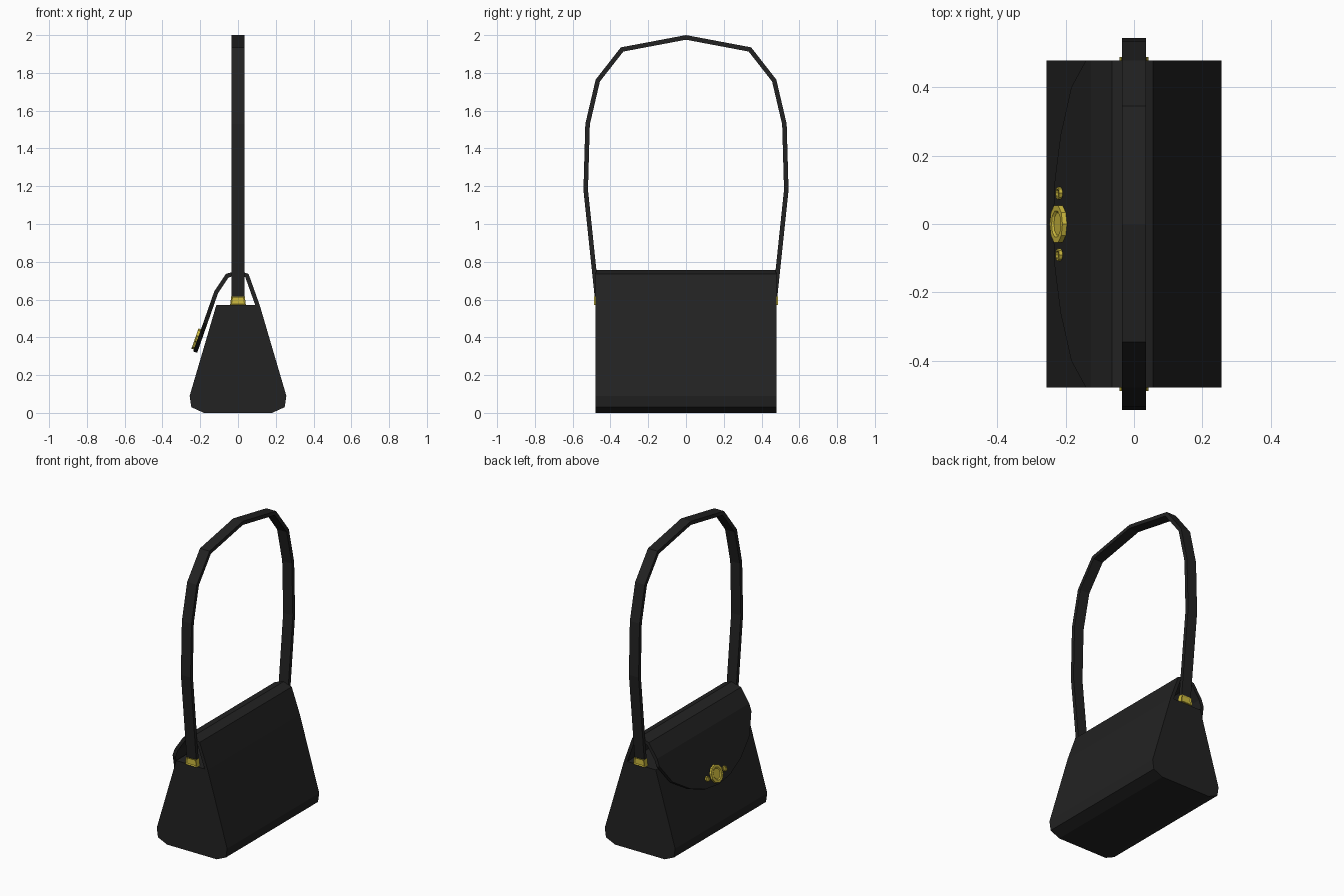
import bpy, bmesh
from mathutils import Vector

if "Cube" in bpy.data.objects:
    bpy.data.objects.remove(bpy.data.objects["Cube"])


def material(name, rgb):
    m = bpy.data.materials.new(name)
    m.diffuse_color = (*rgb, 1)
    m.use_nodes = True
    m.node_tree.nodes["Principled BSDF"].inputs["Base Color"].default_value = m.diffuse_color
    return m


BLACK = material("black_leather", (0.016, 0.016, 0.016))
GOLD = material("gold_metal", (0.62, 0.5, 0.05))
HALF = 0.478  # half length of the bag along y


def make(name, verts, faces, mat, thickness=0):
    me = bpy.data.meshes.new(name)
    me.from_pydata(verts, [], faces)
    me.materials.append(mat)
    ob = bpy.data.objects.new(name, me)
    bpy.context.collection.objects.link(ob)
    if thickness:
        s = ob.modifiers.new("thickness", 'SOLIDIFY')
        s.thickness, s.offset, s.use_even_offset = thickness, -1, True
    return ob


def fix_normals(ob):
    bm = bmesh.new()
    bm.from_mesh(ob.data)
    bmesh.ops.recalc_face_normals(bm, faces=bm.faces)
    bm.to_mesh(ob.data)
    bm.free()


def strip_faces(n):
    return [(2 * i, 2 * i + 1, 2 * i + 3, 2 * i + 2) for i in range(n - 1)]


# body: tapered profile extruded along y
half = [(0.18, 0), (0.247, 0.03), (0.256, 0.09), (0.115, 0.57)]
prof = half + [(-x, z) for x, z in reversed(half)]
n = len(prof)
verts = [(x, y, z) for y in (-HALF, HALF) for x, z in prof]
faces = [tuple(range(n)), tuple(range(n, 2 * n))]
faces += [(i, (i + 1) % n, n + (i + 1) % n, n + i) for i in range(n)]
fix_normals(make("body", verts, faces, BLACK))

# flap: sheet from the back edge over the top, with a rounded front panel
bend, tip = Vector((-0.125, 0, 0.645)), Vector((-0.237, 0, 0.325))
path = [(0.115, 0.57), (0.056, 0.735), (0, 0.756), (-0.065, 0.735), (bend.x, bend.z)]
verts = [(x, y, z) for x, z in path for y in (-HALF, HALF)]
faces = strip_faces(len(path))
edge = [(HALF, 0.14), (0.40, 0.52), (0.26, 0.80), (0.13, 0.95)]
edge = edge + [(0, 1.0)] + [(-y, t) for y, t in reversed(edge)]
start = len(verts)
verts += [tuple(bend.lerp(tip, t) + Vector((0, y, 0))) for y, t in edge]
faces.append((start - 2, start - 1, *range(start, len(verts))))
make("flap", verts, faces, BLACK, 0.022)

# handle: faceted flat strap
side = [(0.482, 0.60), (0.543, 1.18), (0.533, 1.53), (0.478, 1.765), (0.345, 1.935)]
path = side + [(0, 2.0)] + [(-y, z) for y, z in reversed(side)]
verts = [(x, y, z) for y, z in path for x in (0.035, -0.035)]
make("handle", verts, strip_faces(len(path)), BLACK, 0.024)

# strap clasps at both ends, with a recessed middle
for name, s in (("clasp_front", -1), ("clasp_back", 1)):
    verts = [(x, s * y, z) for y in (0.455, 0.488)
             for x, z in ((-0.042, 0.57), (0.042, 0.57), (0.036, 0.617), (-0.036, 0.617))]
    faces = [(0, 1, 2, 3), (4, 5, 6, 7)] + [(i, (i + 1) % 4, 4 + (i + 1) % 4, 4 + i) for i in range(4)]
    ob = make(name, verts, faces, GOLD)
    fix_normals(ob)
    bm = bmesh.new()
    bm.from_mesh(ob.data)
    outer = max(bm.faces, key=lambda f: s * f.calc_center_median().y)
    bmesh.ops.inset_region(bm, faces=[outer], thickness=0.01, depth=-0.005)
    bm.to_mesh(ob.data)
    bm.free()

# front medallion and two studs, lying on the sloping flap
down = (tip - bend).normalized()
normal = Vector((down.z, 0, -down.x))
turn = normal.to_track_quat('Z', 'Y').to_euler()


def disc(name, y, radius, sides, depth, inset):
    pos = bend.lerp(tip, 0.80) + Vector((0, y, 0)) + normal * (depth / 2 - 0.004)
    bpy.ops.mesh.primitive_cylinder_add(vertices=sides, radius=radius, depth=depth,
                                        location=pos, rotation=turn)
    ob = bpy.context.object
    ob.name = name
    ob.data.materials.append(GOLD)
    bm = bmesh.new()
    bm.from_mesh(ob.data)
    top = max(bm.faces, key=lambda f: f.calc_center_median().z)
    bmesh.ops.inset_region(bm, faces=[top], thickness=inset, depth=0)
    bmesh.ops.inset_region(bm, faces=[top], thickness=inset * 0.4, depth=-0.005)
    bm.to_mesh(ob.data)
    bm.free()


disc("medallion", 0, 0.057, 10, 0.018, 0.017)
for name, y in (("stud_left", -0.09), ("stud_right", 0.09)):
    disc(name, y, 0.018, 8, 0.014, 0.006)
